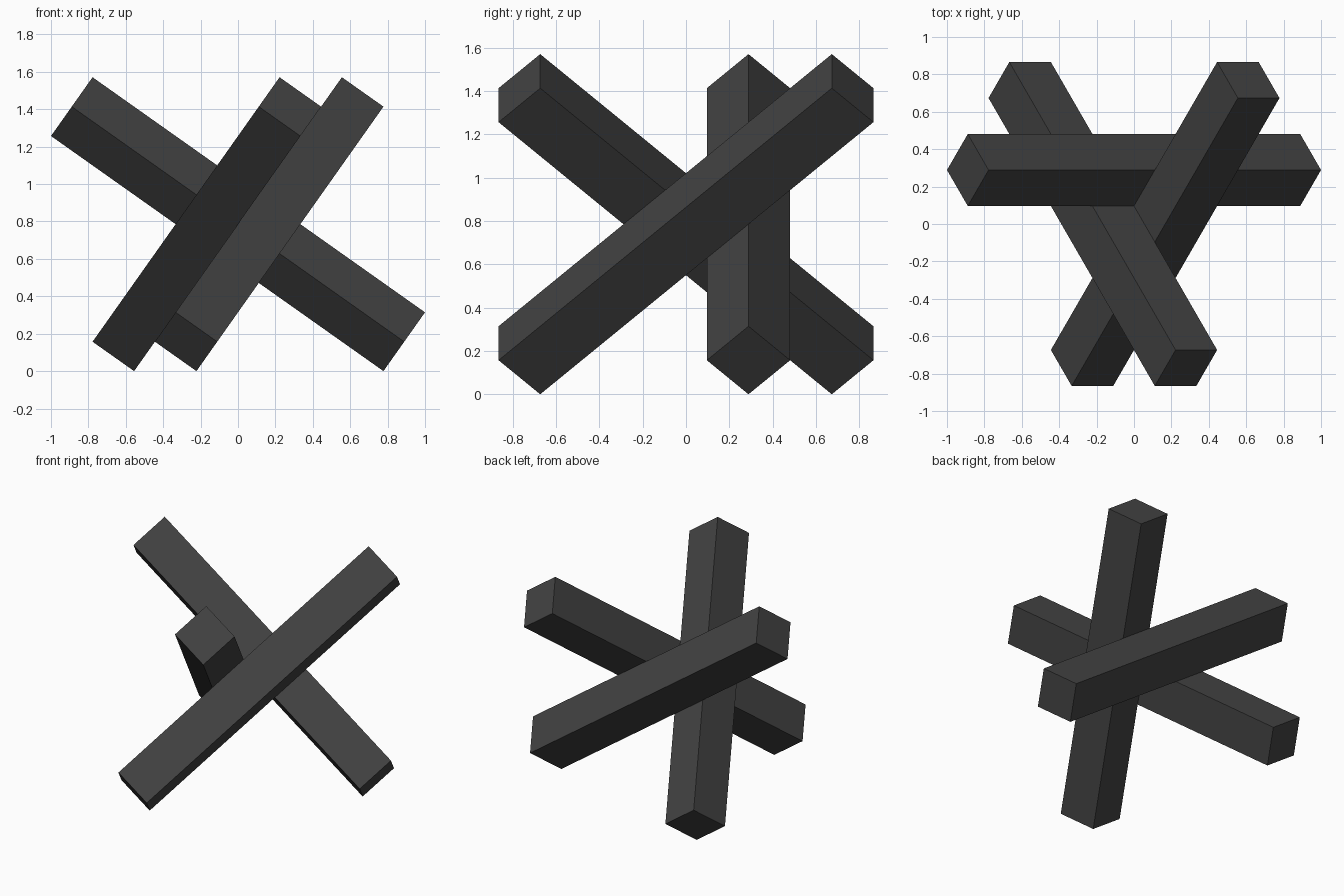
import bpy, math
from mathutils import Matrix, Vector

if "Cube" in bpy.data.objects:
    bpy.data.objects.remove(bpy.data.objects["Cube"])

L = 2.177          # bar length
S = L / 8          # square section side
R = S / math.sqrt(2)   # offset of each bar from the upright axis

grey = bpy.data.materials.new("dark_grey")
grey.diffuse_color = (0.055, 0.055, 0.055, 1)
grey.use_nodes = True
grey.node_tree.nodes["Principled BSDF"].inputs["Base Color"].default_value = grey.diffuse_color


def axis(deg):
    # one of three mutually perpendicular directions sloping down around z
    t = math.radians(deg)
    h = math.sqrt(2 / 3)
    return Vector((h * math.cos(t), h * math.sin(t), -1 / math.sqrt(3)))


height = (L + 2 * S) / math.sqrt(3)

# three square bars in a threefold arrangement, just touching
for i in range(3):
    a = 120 * i
    d, e, f = axis(a), axis(a + 120), axis(a + 240)
    bpy.ops.mesh.primitive_cube_add(size=1)
    bar = bpy.context.object
    bar.name = f"square_bar_{i + 1}"
    turn = Matrix((d, e, f)).transposed().to_4x4()
    t = math.radians(a + 90)
    centre = Vector((R * math.cos(t), R * math.sin(t) + R / 2, height / 2))
    size = Matrix.Diagonal((L, S, S, 1))
    bar.data.transform(Matrix.Translation(centre) @ turn @ size)
    if turn.determinant() < 0:
        bar.data.flip_normals()
    bar.data.materials.append(grey)
